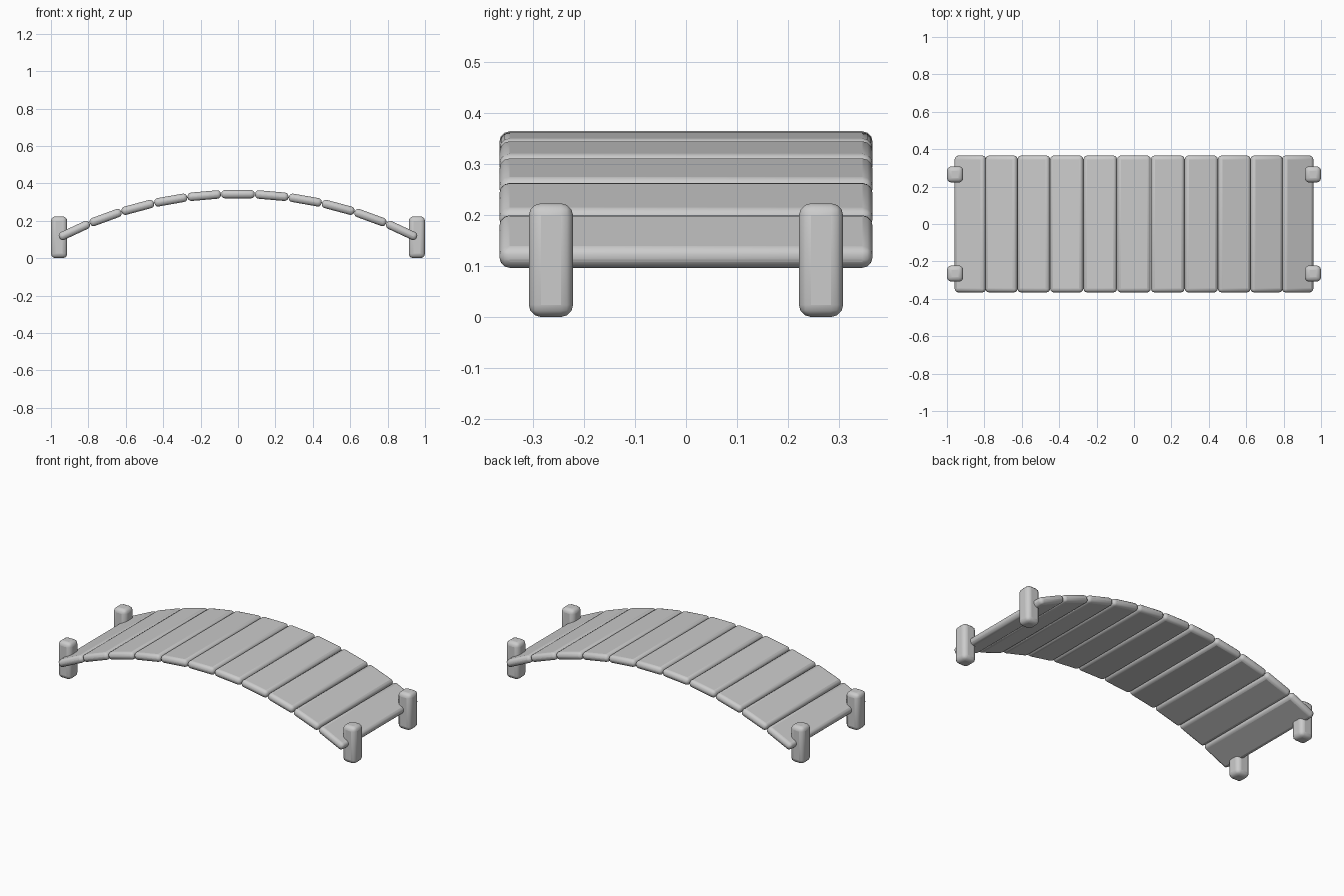
import bpy, math

if "Cube" in bpy.data.objects:
    bpy.data.objects.remove(bpy.data.objects["Cube"])

RADIUS, TOP_Z, STEP = 2.07, 0.342, math.radians(5)


def rounded_box(name, size, loc, bevel, tilt=0.0):
    bpy.ops.mesh.primitive_cube_add(size=1, location=loc)
    ob = bpy.context.object
    ob.name = name
    ob.scale = size
    bpy.ops.object.transform_apply(location=False, rotation=False, scale=True)
    ob.rotation_euler.y = tilt
    mod = ob.modifiers.new("rounding", 'BEVEL')
    mod.width = bevel
    mod.segments = 3
    mod.limit_method = 'ANGLE'
    bpy.ops.object.shade_smooth_by_angle(angle=math.radians(40))
    return ob


# Deck planks laid along a circular arch
for i in range(-5, 6):
    a = i * STEP
    x = RADIUS * math.sin(a)
    z = TOP_Z - RADIUS * (1 - math.cos(a))
    rounded_box(f"plank_{i + 6}", (0.179, 0.732, 0.045), (x, 0, z), 0.02, a)

# Four corner posts
for sx, side in ((-1, "left"), (1, "right")):
    for sy, end in ((-1, "front"), (1, "back")):
        rounded_box(f"{end}_{side}_post", (0.087, 0.087, 0.223),
                    (sx * 0.9565, sy * 0.265, 0.1115), 0.024)
